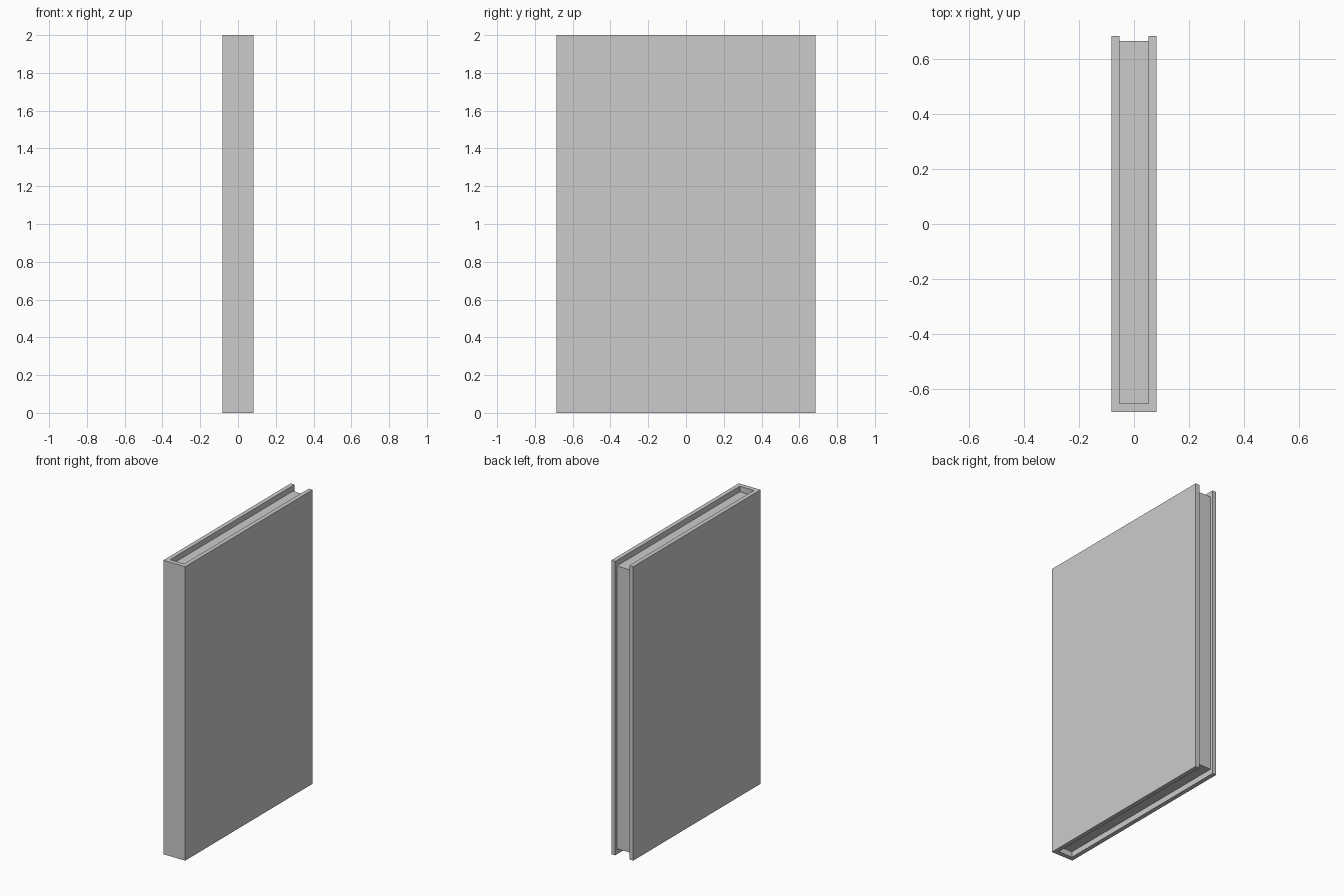
import bpy, bmesh

if "Cube" in bpy.data.objects:
    bpy.data.objects.remove(bpy.data.objects["Cube"])


def extruded(name, outline, z0, z1):
    """Closed prism from an outline in the xy plane."""
    bm = bmesh.new()
    face = bm.faces.new([bm.verts.new((x, y, z0)) for x, y in outline])
    top = bmesh.ops.extrude_face_region(bm, geom=[face])
    bmesh.ops.translate(bm, vec=(0, 0, z1 - z0),
                        verts=[v for v in top["geom"] if isinstance(v, bmesh.types.BMVert)])
    bmesh.ops.recalc_face_normals(bm, faces=bm.faces)
    mesh = bpy.data.meshes.new(name)
    bm.to_mesh(mesh)
    bm.free()
    obj = bpy.data.objects.new(name, mesh)
    bpy.context.collection.objects.link(obj)
    return obj


HALF_W, HALF_D, HEIGHT = 0.082, 0.685, 2.0
INNER_W, SPINE_IN = 0.053, -0.654      # inside faces of boards and spine
PAGE_EDGE, PAGE_INSET = 0.667, 0.038   # page block sits inside the cover

# Cover: two boards joined by the spine at the front
right = [(HALF_W, -HALF_D), (HALF_W, HALF_D), (INNER_W, HALF_D), (INNER_W, SPINE_IN)]
left = [(-x, y) for x, y in reversed(right)]
extruded("book_cover", right + left, 0, HEIGHT)

# Page block
extruded("page_block", [(-INNER_W, SPINE_IN), (INNER_W, SPINE_IN),
                        (INNER_W, PAGE_EDGE), (-INNER_W, PAGE_EDGE)],
         PAGE_INSET, HEIGHT - PAGE_INSET)
